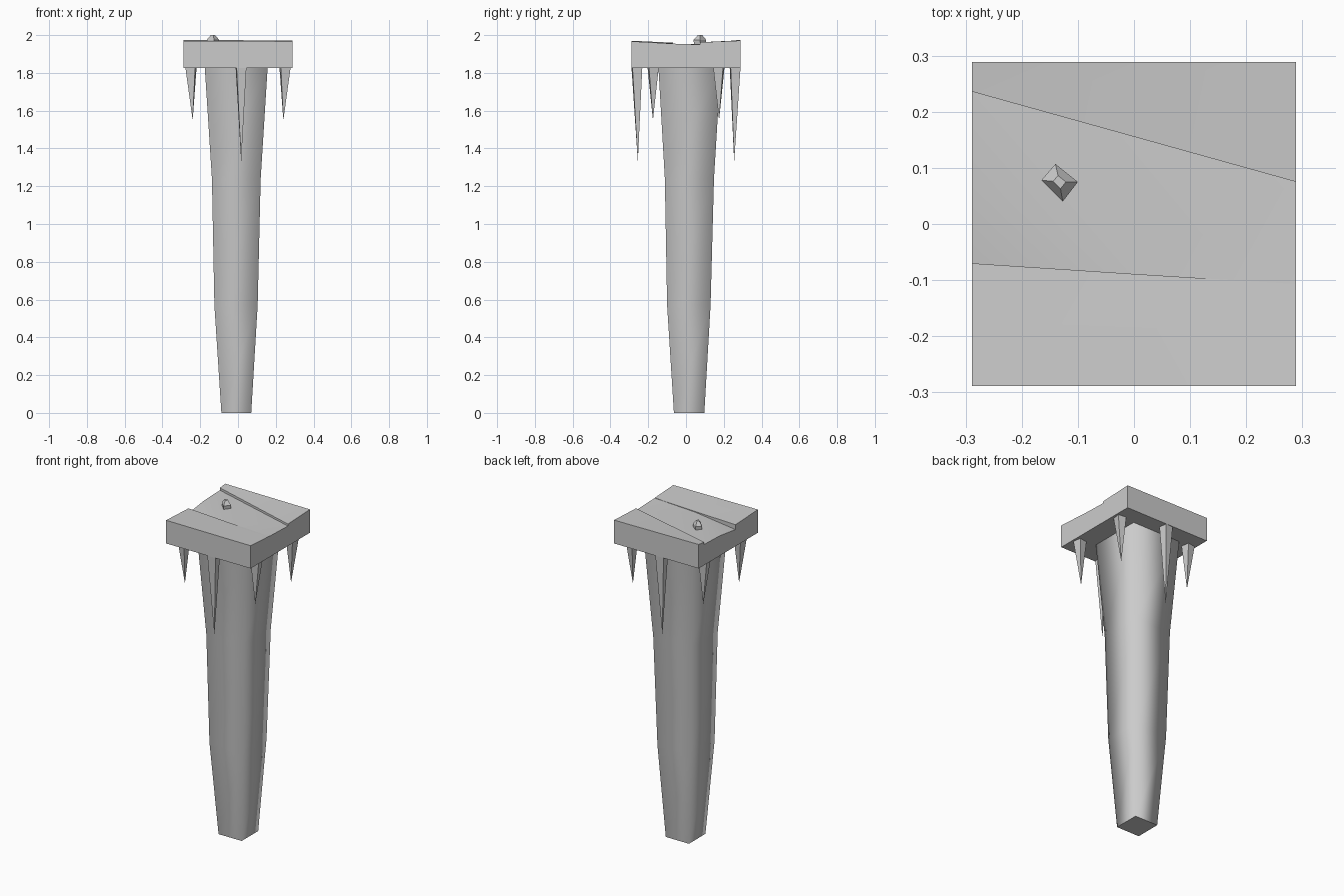
import bpy, bmesh, math
from mathutils import Vector

if "Cube" in bpy.data.objects:
    bpy.data.objects.remove(bpy.data.objects["Cube"])


def make_object(name, verts, faces, smooth=None):
    mesh = bpy.data.meshes.new(name)
    mesh.from_pydata(verts, [], faces)
    bm = bmesh.new()
    bm.from_mesh(mesh)
    bmesh.ops.recalc_face_normals(bm, faces=bm.faces)
    bm.to_mesh(mesh)
    bm.free()
    ob = bpy.data.objects.new(name, mesh)
    bpy.context.collection.objects.link(ob)
    if smooth is not None:
        bpy.ops.object.select_all(action='DESELECT')
        ob.select_set(True)
        bpy.context.view_layer.objects.active = ob
        bpy.ops.object.shade_smooth_by_angle(angle=math.radians(smooth))
    return ob


def loft(name, rings, smooth=None):
    n = len(rings[0])
    verts = [v for r in rings for v in r]
    faces = [tuple(range(n)), tuple(range(len(verts) - n, len(verts)))]
    for k in range(len(rings) - 1):
        for i in range(n):
            j = (i + 1) % n
            faces.append((k*n + i, k*n + j, k*n + n + j, k*n + n + i))
    return make_object(name, verts, faces, smooth)


def rect(x0, x1, y0, y1, z):
    return [(x0, y0, z), (x1, y0, z), (x1, y1, z), (x0, y1, z)]


# Tapered square post, smooth around its corners
post = loft("post", [rect(-.088, .070, -.064, .097, 0),
                     rect(-.125, .104, -.100, .130, .57),
                     rect(-.138, .120, -.112, .148, 1.24),
                     rect(-.176, .157, -.146, .184, 1.83)], 100)
for e in post.data.edges:
    zs = [post.data.vertices[i].co.z for i in e.vertices]
    e.use_edge_sharp = max(zs) < .01 or min(zs) > 1.82


# Cap made of three boards; each outline point is (x, y, top z)
def board(name, outline):
    bottom = [(x, y, 1.827) for x, y, z in outline]
    n = len(outline)
    verts = bottom + outline
    faces = [tuple(range(n))]
    faces += [(i, (i+1) % n, n + (i+1) % n, n + i) for i in range(n)]
    faces += [(n, n + i, n + i + 1) for i in range(1, n - 1)]
    return make_object(name, verts, faces, 30)


W = .289
board("cap_front_board", [(-W, -W, 1.97), (W, -W, 1.967),
                          (W, -.107, 1.957), (0, -.089, 1.957), (-W, -.07, 1.96)])
board("cap_middle_board", [(0, -.089, 1.953), (W, -.107, 1.956), (W, .075, 1.95),
                           (-W, .236, 1.955), (-W, .08, 1.95), (-W, -.07, 1.93)])
board("cap_back_board", [(-W, .236, 1.97), (W, .075, 1.962),
                         (W, W, 1.971), (-W, W, 1.975)])

# Small faceted stud on top of the cap
base = [Vector(p) for p in [(-.127, .04, 1.94), (-.10, .075, 1.94),
                            (-.14, .107, 1.94), (-.165, .078, 1.94)]]
mid = sum(base, Vector()) / 4


def stud_ring(s, z):
    return [(mid.x + (p.x - mid.x)*s, mid.y + (p.y - mid.y)*s, z) for p in base]


loft("stud", [stud_ring(.9, 1.94), stud_ring(1, 1.975), stud_ring(.35, 2.0)])


# Hanging four-sided spikes
def spike(name, bx, by, tip, turn):
    r = .037
    ring = [(bx + r*math.cos(turn + math.pi/4 + i*math.pi/2),
             by + r*math.sin(turn + math.pi/4 + i*math.pi/2), 1.83) for i in range(4)]
    make_object(name, ring + [tip], [(0, 1, 2, 3)] + [(i, (i+1) % 4, 4) for i in range(4)])


for s, side in ((1, "front"), (-1, "back")):
    spike(side + "_long_spike", .016*s, -.26*s, (.017*s, -.255*s, 1.33), .1)
    for sx in (1, -1):
        spike(side + ("_right" if sx > 0 else "_left") + "_spike",
              .249*sx, -.174*s, (.24*sx, -.175*s, 1.55), .15*sx*s)
